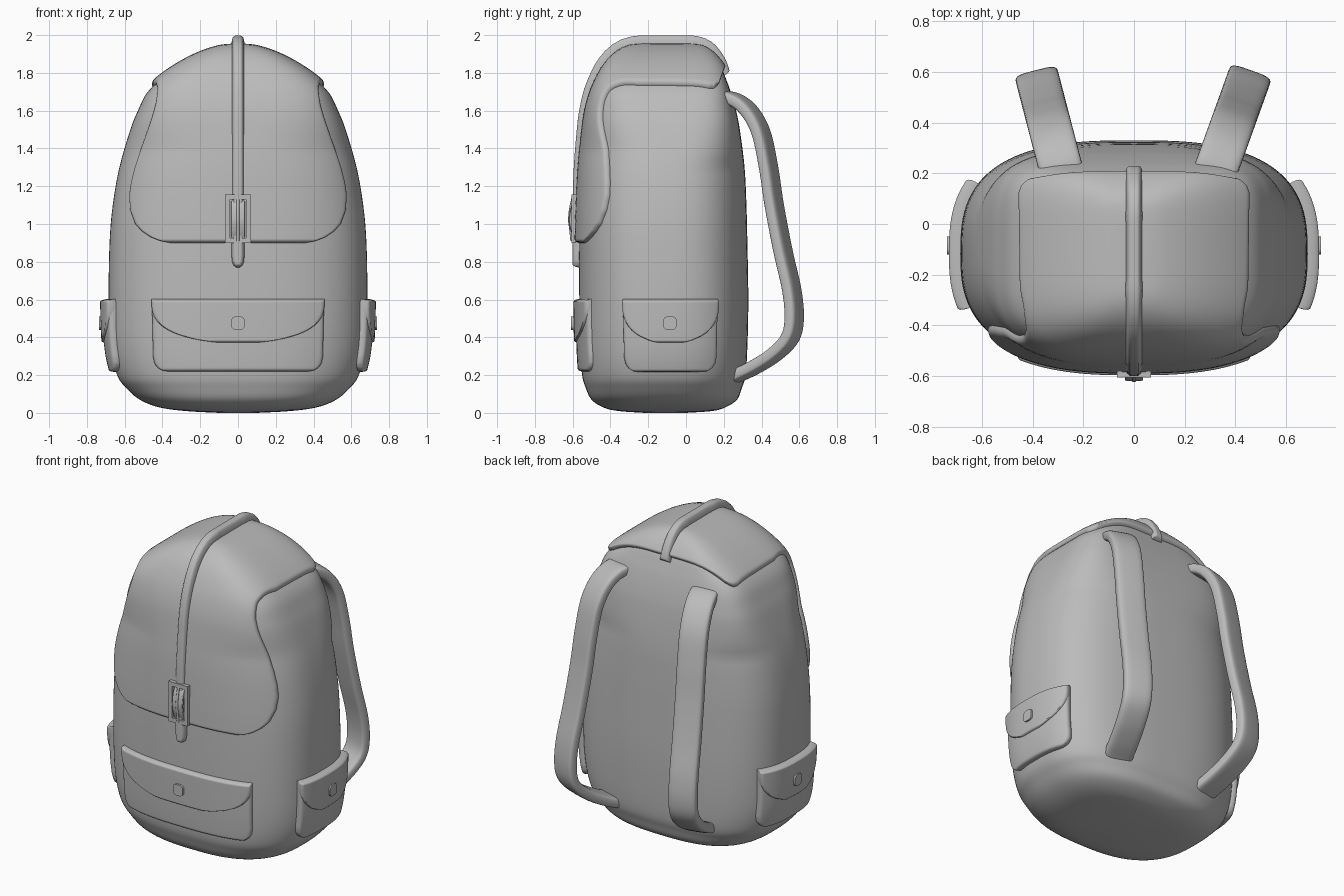
import bpy, bmesh, math
from mathutils import Vector
from mathutils.bvhtree import BVHTree

if "Cube" in bpy.data.objects:
    bpy.data.objects.remove(bpy.data.objects["Cube"])

grey = bpy.data.materials.new("grey canvas")
grey.diffuse_color = (0.5, 0.5, 0.5, 1)
grey.use_nodes = True
grey.node_tree.nodes["Principled BSDF"].inputs["Base Color"].default_value = grey.diffuse_color


def finish(bm, name, angle=45):
    me = bpy.data.meshes.new(name)
    bm.to_mesh(me)
    ob = bpy.data.objects.new(name, me)
    bpy.context.collection.objects.link(ob)
    me.materials.append(grey)
    bpy.ops.object.select_all(action='DESELECT')
    ob.select_set(True)
    bpy.context.view_layer.objects.active = ob
    bpy.ops.object.shade_smooth_by_angle(angle=math.radians(angle))
    return ob


def lerp(table, t):
    if t <= table[0][0]:
        return table[0][1]
    for (a, va), (b, vb) in zip(table, table[1:]):
        if t <= b:
            return va + (vb - va) * (t - a) / (b - a)
    return table[-1][1]


def spline(pts, sub):
    """Catmull-Rom through points of any dimension."""
    p = [Vector(q) for q in pts]
    p = [2 * p[0] - p[1]] + p + [2 * p[-1] - p[-2]]
    out = []
    for i in range(1, len(p) - 2):
        a, b, c, d = p[i - 1:i + 3]
        for k in range(sub):
            t = k / sub
            out.append(0.5 * (2 * b + (c - a) * t + (2 * a - 5 * b + 4 * c - d) * t * t
                              + (3 * b - a - 3 * c + d) * t ** 3))
    return out + [p[-2]]


def superellipse(back, front, count):
    res = []
    for k in range(count):
        a = 2 * math.pi * k / count
        c, s = math.cos(a), math.sin(a)
        n = back if s > 0 else front
        res.append((math.copysign(abs(c) ** (2 / n), c), math.copysign(abs(s) ** (2 / n), s)))
    return res


def loft(rings):
    bm = bmesh.new()
    vs = [[bm.verts.new(p) for p in r] for r in rings]
    for a, b in zip(vs, vs[1:]):
        for i in range(len(a)):
            j = (i + 1) % len(a)
            bm.faces.new((a[i], a[j], b[j], b[i]))
    bm.faces.new(vs[0])
    bm.faces.new(vs[-1])
    bmesh.ops.recalc_face_normals(bm, faces=bm.faces)
    return bm


def sweep(name, path, side, hw, ht, n=5):
    """Rounded flat band along a path; side is the width direction."""
    pts = spline(path, 6)
    rings = []
    for i, p in enumerate(pts):
        tan = (pts[min(i + 1, len(pts) - 1)] - pts[max(i - 1, 0)]).normalized()
        nor = tan.cross(side).normalized()
        rings.append([p + side * (hw * u) + nor * (ht * v) for u, v in superellipse(n, n, 28)])
    return finish(loft(rings), name)


# body: rings of z, half width, front y, back y
profile = [(0, .10, -.22, 0), (.01, .28, -.36, .14), (.03, .42, -.44, .21), (.07, .52, -.50, .27),
           (.13, .59, -.53, .295), (.2, .64, -.55, .315), (.35, .675, -.56, .325),
           (.6, .685, -.565, .33), (.9, .68, -.565, .325), (1.1, .663, -.56, .32),
           (1.3, .628, -.55, .31), (1.5, .57, -.53, .285), (1.6, .53, -.515, .265),
           (1.69, .485, -.49, .24), (1.76, .415, -.46, .215), (1.83, .315, -.42, .185),
           (1.885, .21, -.37, .14), (1.92, .11, -.31, .09), (1.93, .04, -.25, .03)]
rings = []
for z, a, y0, y1 in spline(profile, 5):
    shape = superellipse(lerp([(1.3, 2.8), (1.75, 5.5)], z), lerp([(1.4, 2.65), (1.75, 4)], z), 128)
    rings.append([(a * u, (y0 + y1) / 2 + (y1 - y0) / 2 * v, z) for u, v in shape])
body = loft(rings)
tree = BVHTree.FromBMesh(body)
finish(body, "body")


def patch(name, cast, t0, t1, width, thick, r=.02, rows=44, cols=36):
    """Puffy panel laid on the body: row t reaches width(t) to both sides."""
    bm = bmesh.new()
    grid, mid = [], None
    for i in range(rows + 1):
        t = t0 + (t1 - t0) * (.5 - .5 * math.cos(math.pi * i / rows))
        w, line = width(t), []
        for j in range(cols + 1):
            s = -math.cos(math.pi * j / cols)
            o, d = cast(t, s * w)
            hit, nor, _, _ = tree.ray_cast(o, d)
            if hit is None:
                hit, nor, _, _ = tree.find_nearest(o)
            e = min((1 - abs(s)) * w, t - t0, t1 - t, r) / r
            h = -.004 + (thick(t) + .004) * math.sqrt(max(0, 1 - (1 - e) ** 2))
            line.append(bm.verts.new(hit + nor * h))
            if i == rows // 2 and j == cols // 2:
                mid = nor.copy()
        grid.append(line)
    for a, b in zip(grid, grid[1:]):
        for j in range(cols):
            bm.faces.new((a[j], a[j + 1], b[j + 1], b[j]))
    bm.normal_update()
    bm.faces.ensure_lookup_table()
    if bm.faces[(rows // 2) * cols + cols // 2].normal.dot(mid) < 0:
        bmesh.ops.reverse_faces(bm, faces=bm.faces)
    return finish(bm, name)


def over_top(t, x):
    """Rays that travel up the front, round the top edge and down the back."""
    if t < 1.55:
        return Vector((x, -3, t)), Vector((0, 1, 0))
    if t < 1.95:
        ang, y = (t - 1.95) / .4 * math.pi / 2, -.25
    elif t < 2.32:
        ang, y = 0, -.25 + t - 1.95
    else:
        ang, y = (t - 2.32) * 1.9, .12
    d = Vector((0, math.sin(ang), math.cos(ang)))
    return Vector((x, y, 1.55)) + d * 2, -d


# top flap
flap_w = [(.9, .36), (.91, .41), (.93, .46), (.96, .505), (1.0, .54), (1.07, .565), (1.15, .57),
          (1.22, .56), (1.3, .54), (1.45, .49), (1.55, .455), (1.65, .432), (1.75, .42),
          (1.85, .43), (1.95, .445), (2.32, .45), (2.4, .44), (2.44, .42), (2.46, .39)]
patch("top_flap", over_top, .9, 2.46, lambda t: lerp(flap_w, t), lambda t: .025, .02, 110, 60)

# closing strap over the flap
tip = [(.77, .008), (.78, .022), (.8, .032), (.83, .034)]
patch("closing_strap", over_top, .77, 2.5, lambda t: lerp(tip, t),
      lambda t: lerp([(.9, .036), (1.6, .05), (1.95, .068), (2.25, .068), (2.4, .045), (2.5, .03)], t),
      .02, 100, 16)


# pockets with flap and button
def pocket(name, cast, w, th, button, axis):
    def pocket_w(z):
        return w - lerp([(.22, .085), (.223, .065), (.23, .045), (.245, .025), (.265, .013),
                         (.3, .006), (.6, 0)], z)

    def flap_width(z):
        return w * math.sqrt(max(0, 1 - ((.602 - z) / .233) ** 3))

    patch(name, cast, .22, .6, pocket_w, lambda t: th, .018)
    patch(name + "_flap", cast, .37, .603, flap_width, lambda t: th + .012, .016)
    bm = bmesh.new()
    bmesh.ops.create_cube(bm, size=1)
    size = [.07, .07, .07]
    size[axis] = .03
    bmesh.ops.scale(bm, vec=size, verts=bm.verts)
    along = [e for e in bm.edges if abs((e.verts[0].co - e.verts[1].co)[axis]) > .01]
    bmesh.ops.bevel(bm, geom=along, offset=.022, segments=4, affect='EDGES', profile=.5)
    bmesh.ops.translate(bm, vec=button, verts=bm.verts)
    finish(bm, name + "_button")


pocket("front_pocket", lambda t, u: (Vector((u, -3, t)), Vector((0, 1, 0))),
       .455, .02, (0, -.594, .475), 1)
for s, side in ((1, "right"), (-1, "left")):
    pocket(side + "_pocket",
           lambda t, u, s=s: (Vector((3 * s, u - .085, t)), Vector((-s, 0, 0))),
           .245, .033, (s * .722, -.085, .475), 0)

# shoulder straps, splayed outwards
side_path = [(.16, 1.665), (.24, 1.665), (.325, 1.61), (.395, 1.49), (.437, 1.3), (.467, 1.1),
             (.515, .85), (.56, .65), (.573, .5), (.55, .395), (.47, .31), (.36, .24), (.265, .195)]
for name, x0, slope in (("right", .32, .36), ("left", -.285, -.26)):
    path = [(x0 + (y - .205) * slope, y, z) for y, z in side_path]
    sweep(name + "_shoulder_strap", path, Vector((1, -slope, 0)).normalized(), .086, .034, 4)

# buckle frame
bm = bmesh.new()
for x, z, sx, sz in ((-.055, 1.028, .026, .255), (.055, 1.028, .026, .255),
                     (0, 1.142, .13, .026), (0, .913, .13, .026)):
    part = bmesh.ops.create_cube(bm, size=1)["verts"]
    bmesh.ops.scale(bm, vec=(sx, .024, sz), verts=part)
    bmesh.ops.translate(bm, vec=(x, -.594, z), verts=part)
finish(bm, "buckle_frame", 30)

# strap loop and prong inside the buckle
X = Vector((1, 0, 0))
sweep("buckle_loop", [(0, -.585, 1.12), (0, -.602, 1.08), (0, -.61, 1.02), (0, -.602, .97),
                      (0, -.588, .93)], X, .036, .009)
sweep("buckle_prong", [(0, -.6, 1.14), (0, -.613, 1.08), (0, -.618, 1.02), (0, -.612, .97),
                       (0, -.606, .91)], X, .008, .006, 2)
